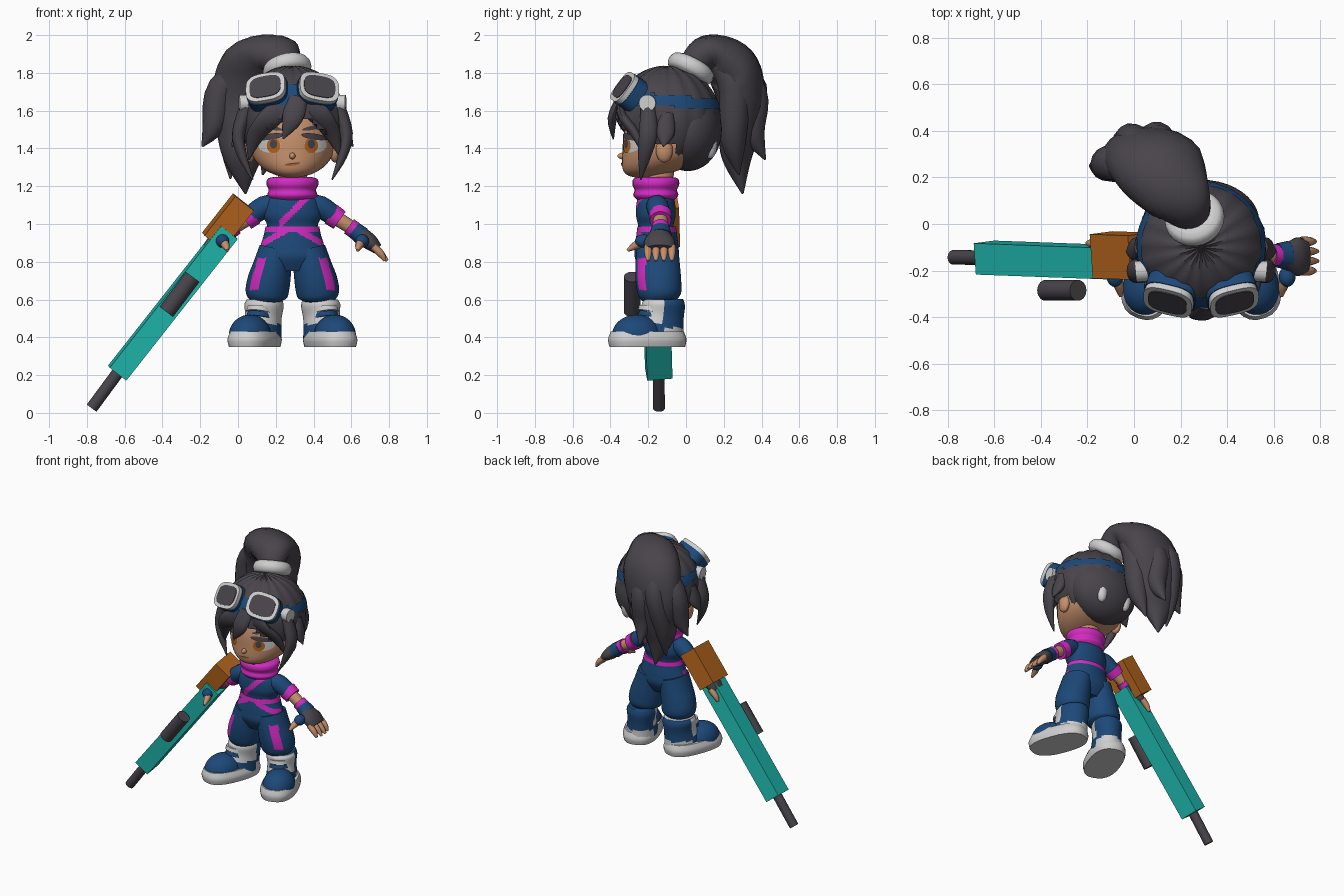
import bpy, bmesh, math
from mathutils import Vector, Matrix

if "Cube" in bpy.data.objects:
    bpy.data.objects.remove(bpy.data.objects["Cube"], do_unlink=True)

CX, CY, ARM_Y = .288, -.16, -.135          # body axis and arm depth


def material(name, color):
    m = bpy.data.materials.new(name)
    m.use_nodes = True
    m.diffuse_color = (*color, 1)
    m.node_tree.nodes["Principled BSDF"].inputs["Base Color"].default_value = (*color, 1)
    return m


DARK = material("charcoal", (.065, .058, .07))
BLUE = material("navy blue", (.012, .066, .19))
PINK = material("magenta", (.65, .025, .54))
TEAL = material("teal", (.014, .5, .44))
ORANGE = material("burnt orange", (.46, .13, .012))
SKIN = material("skin", (.56, .275, .15))
WHITE = material("light grey", (.62, .62, .62))


def finish(name, bm, colors, rule=None, smooth=True):
    bmesh.ops.recalc_face_normals(bm, faces=bm.faces)
    mesh = bpy.data.meshes.new(name)
    for c in colors:
        mesh.materials.append(c)
    if rule:
        for f in bm.faces:
            f.material_index = int(rule(f.calc_center_median()))
    bm.to_mesh(mesh)
    bm.free()
    obj = bpy.data.objects.new(name, mesh)
    bpy.context.collection.objects.link(obj)
    if smooth:
        bpy.ops.object.select_all(action='DESELECT')
        obj.select_set(True)
        bpy.context.view_layer.objects.active = obj
        bpy.ops.object.shade_smooth_by_angle(angle=math.radians(50))


def spline(pts, steps):
    """Smooth path through points that carry position and two radii."""
    out = []
    for i in range(len(pts) - 1):
        p = [Vector(pts[min(max(i + k, 0), len(pts) - 1)]) for k in (-1, 0, 1, 2)]
        for j in range(steps):
            t = j / steps
            a, b = (p[2] - p[0]) / 2, (p[3] - p[1]) / 2
            d = p[2] - p[1]
            out.append(p[1] + a * t + (3 * d - 2 * a - b) * t * t + (a + b - 2 * d) * t ** 3)
    return out + [Vector(pts[-1])]


def bridge(bm, rings):
    n = len(rings[0])
    for r, q in zip(rings, rings[1:]):
        for k in range(n):
            bm.faces.new((r[k], r[(k + 1) % n], q[(k + 1) % n], q[k]))


def tube(name, pts, colors, rule=None, across=(1, 0, 0), n=14, steps=4, square=1):
    """Loft of oval rings along a path; square below one makes boxier rings."""
    path = spline([(*p, p[-1]) if len(p) == 4 else p for p in pts], steps)
    bm = bmesh.new()
    rings = []
    for i, p in enumerate(path):
        t = (Vector(path[min(i + 1, len(path) - 1)][:3]) - Vector(path[max(i - 1, 0)][:3])).normalized()
        a = Vector(across)
        a = (a - t * t.dot(a)).normalized()
        b = t.cross(a)
        ring = []
        for k in range(n):
            ang = math.tau * k / n
            u, v = [math.copysign(abs(w) ** square, w) for w in (math.cos(ang), math.sin(ang))]
            ring.append(bm.verts.new(Vector(p[:3]) + a * u * abs(p[3]) + b * v * abs(p[4])))
        rings.append(ring)
    bridge(bm, rings)
    bm.faces.new(rings[0])
    bm.faces.new(rings[-1])
    finish(name, bm, colors, rule)


def ball(name, loc, size, colors, shape=None, keep=None, yaw=0, n=20):
    bm = bmesh.new()
    bmesh.ops.create_uvsphere(bm, u_segments=n * 2, v_segments=n, radius=1)
    for v in bm.verts:
        if shape:
            v.co = shape(v.co.copy())
    bmesh.ops.transform(bm, verts=bm.verts, matrix=Matrix.Translation(loc) @ Matrix.Rotation(yaw, 4, 'Z') @ Matrix.Diagonal((*size, 1)))
    if keep:
        drop = [f for f in bm.faces if not keep(f.calc_center_median())]
        bmesh.ops.delete(bm, geom=drop, context='FACES')
    finish(name, bm, colors)


def block(name, loc, size, color):
    """Box aligned with the weapon."""
    bm = bmesh.new()
    turn = Matrix.Rotation(math.radians(38.2), 4, 'Y') @ Matrix.Rotation(math.radians(1.3), 4, 'X') @ Matrix.Rotation(math.radians(6), 4, 'Z')
    bmesh.ops.create_cube(bm, size=1, matrix=Matrix.Translation(loc) @ turn @ Matrix.Diagonal((*size, 1)))
    finish(name, bm, [color], smooth=False)


def side(s, pts):
    return [(CX + s * p[0], *p[1:]) for p in pts]


# Weapon
block("weapon_body", (-.345, -.155, .585), (.112, .135, .954), TEAL)
block("weapon_stock", (-.053, -.135, 1.012), (.125, .19, .265), ORANGE)
tube("weapon_barrel", [(-.775, -.143, .025, .032), (-.62, -.145, .235, .032)], [DARK], steps=1)
tube("weapon_grip", [(-.38, -.285, .535, .045), (-.24, -.285, .72, .045)], [DARK], steps=1)


# Face, with the chin pushed forward
def face_shape(u):
    low = min(u.z, 0)
    return Vector((u.x, u.y - .6 * low * low, u.z * (.175 if u.z < 0 else .28)))


def face_y(x, z):
    w = (z - 1.42) / (.175 if z < 1.42 else .28)
    u = (x - CX) / .225
    return -.1 + .235 * (-math.sqrt(max(0, 1 - u * u - w * w)) - .6 * min(w, 0) ** 2)


def decal(name, x, z, rx, rz, color, lift=.004, tilt=0, n=20):
    """Thin oval patch that follows the face surface."""
    bm = bmesh.new()
    rings = []
    for r in (.05, .4, .7, 1):
        ring = []
        for k in range(n):
            a = math.tau * k / n
            u, v = r * rx * math.cos(a), r * rz * math.sin(a)
            px = x + u * math.cos(tilt) - v * math.sin(tilt)
            pz = z + u * math.sin(tilt) + v * math.cos(tilt)
            ring.append(bm.verts.new((px, face_y(px, pz) - lift, pz)))
        rings.append(ring)
    bm.faces.new(rings[0])
    bridge(bm, rings)
    finish(name, bm, [color])


ball("face", (CX, -.1, 1.42), (.225, .235, 1), [SKIN], shape=face_shape)
ball("nose", (CX, -.335, 1.36), (.016, .028, .018), [SKIN], n=8)
decal("mouth", CX, 1.316, .04, .008, ORANGE, tilt=.1)
decal("mouth_line", CX, 1.32, .04, .003, DARK, .006, .1)
tube("neck", [(CX, -.14, 1.1, .07), (CX, -.14, 1.32, .08)], [SKIN])


# Hair cap and goggle strap, both cut from the same head shape
def ridged(u):
    return u * (1 + .015 * math.sin(16 * math.atan2(u.x, u.y)))


def hair_area(c):
    limit = 1.43 if c.y < -.06 else 1.36
    if c.y < -.2:
        limit = max(limit, 1.61 - .7 * abs(c.x - CX))
    return c.z > limit


def strap_area(c):
    return abs(c.z - 1.645 + .08 * c.y) < .03 or (c.y < -.24 and 1.63 < c.z < 1.74)


HEAD = (CX, -.1, 1.555)
ball("hair_cap", HEAD, (.28, .28, .28), [DARK], ridged, hair_area, n=32)
ball("hair_under", (CX, .01, 1.5), (.25, .18, .22), [DARK])
ball("goggle_strap", HEAD, (.286, .286, .284), [BLUE], keep=strap_area, n=48)

# Front locks of hair
locks = {
    "center_bang": [(.03, -.35, 1.67, .05, .02), (0, -.39, 1.56, .055, .025), (-.05, -.385, 1.45, .004)],
    "right_bang": [(0, -.34, 1.66, .05, .02), (-.12, -.345, 1.56, .06, .025), (-.2, -.28, 1.46, .045, .025), (-.23, -.23, 1.34, .004)],
    "left_bang": [(.04, -.34, 1.67, .05, .02), (.14, -.34, 1.58, .06, .025), (.21, -.27, 1.48, .045, .025), (.25, -.22, 1.36, .004)]}
for name, pts in locks.items():
    tube(name, side(1, pts), [DARK])

# Ponytail
tube("ponytail", [(.26, .02, 1.82, .07), (.2, .11, 1.9, .14, .1), (.11, .24, 1.83, .2, .14), (.06, .29, 1.67, .2, .13),
                  (.04, .28, 1.5, .16, .11), (.025, .27, 1.35, .105, .08), (.04, .3, 1.16, .005)], [DARK], n=20, steps=6)
strands = [
    [(.1, .2, 1.88, .05), (-.08, .26, 1.72, .08), (-.13, .25, 1.52, .06), (-.19, .25, 1.41, .005)],
    [(.15, .22, 1.88, .05), (.1, .35, 1.7, .08), (.1, .35, 1.5, .07), (.08, .42, 1.34, .005)],
    [(.22, .15, 1.9, .05), (.21, .25, 1.72, .08), (.18, .25, 1.45, .07), (.13, .28, 1.26, .005)],
    [(.08, .22, 1.9, .06), (0, .36, 1.72, .07), (-.04, .32, 1.45, .06), (-.04, .29, 1.24, .005)]]
for i, pts in enumerate(strands):
    tube("ponytail_strand_%d" % (i + 1), pts, [DARK])
around = Vector((-.2, .45, .85)).to_track_quat('Z', 'Y')
ring = [Vector((.26, .025, 1.82)) + around @ Vector((0, 0, h)) for h in (-.045, -.03, 0, .03, .045)]
tube("hair_band", [(*p, r) for p, r in zip(ring, (.095, .12, .13, .12, .095))], [WHITE], n=24)


# Clothing colours by position
def zip_line(c):
    dx = c.x - CX
    return c.y < CY and dx > -.07 and abs(dx - c.z + 1.065) < .024


def belt(c):
    return c.z > .957 or (c.y < -.15 and abs(c.z - .985 + .55 * abs(c.x - CX)) < .018)


def knee_patch(c):
    edge = .145 + .25 * (.8 - c.z)
    return .65 < c.z < .82 and c.y < -.16 and edge < abs(c.x - CX) < edge + .045


def boot_trim(c):
    return c.z > .47 if c.y < -.12 else c.z < .45


# Torso
trunk = [(.97, .134, .094), (1, .136, .095), (1.05, .155, .105), (1.12, .14, .1), (1.16, .09, .08)]
tube("jacket", [(CX, CY, z, a, b) for z, a, b in trunk], [BLUE, PINK], zip_line, n=72, steps=12)
hips = [(.988, .142, .102), (.94, .152, .108), (.88, .17, .115), (.82, .18, .115), (.75, .12, .08)]
tube("hips", [(CX, -.155, z, a, b) for z, a, b in hips], [BLUE, PINK], belt, n=72, steps=12)
scarf = [(1.12, .1), (1.15, .132), (1.18, .125), (1.21, .138), (1.24, .13), (1.25, .09)]
tube("scarf", [(CX, CY, z, r, r * .9) for z, r in scarf], [PINK], n=24)

for s, tag in ((-1, "right_"), (1, "left_")):
    # Eyes and brows
    decal(tag + "eye_white", CX + s * .122, 1.418, .06, .04, WHITE)
    decal(tag + "iris", CX + s * .1, 1.415, .036, .04, ORANGE, .006)
    decal(tag + "pupil", CX + s * .1, 1.424, .019, .024, DARK, .008)
    decal(tag + "lash", CX + s * .118, 1.462, .072, .016, DARK, .009, -s * .15)
    decal(tag + "brow", CX + s * .11, 1.51, .06, .011, DARK, .005, s * .2)
    ball(tag + "ear", (CX + s * .225, -.115, 1.39), (.03, .045, .065), [SKIN], n=10)
    # Side hair and nape clips
    tube(tag + "side_lock", side(s, [(.24, -.2, 1.62, .04), (.285, -.2, 1.48, .035, .05), (.265, -.22, 1.36, .025, .035), (.21, -.24, 1.235, .004)]), [DARK])
    tube(tag + "flick", side(s, [(.25, -.1, 1.58, .04), (.285, -.11, 1.48, .03, .05), (.32, -.12, 1.41, .004)]), [DARK])
    ball(tag + "nape_clip", (CX + s * .1, .125, 1.42), (.04, .04, .075), [WHITE], n=10)
    # Goggles
    facing = Vector((s * .28, -.77, .57)).normalized()
    lens = Vector((CX + s * .138, -.32, 1.715))
    for part, back, front, a, b, c in (("goggle_shell", -.07, -.005, .112, .094, BLUE), ("goggle_frame", -.01, .022, .108, .09, WHITE), ("goggle_lens", 0, .026, .086, .068, DARK)):
        tube(tag + part, [(*(lens + facing * d), a, b) for d in (back, front)], [c], n=28, steps=1, square=.65)
    tube(tag + "strap_button", side(s, [(.23, -.2, 1.64, .045), (.282, -.205, 1.64, .045)]), [WHITE], across=(0, 1, 0), steps=1)
    # Arms
    arm = dict(across=(0, 1, 0))
    tube(tag + "sleeve", side(s, [(.08, CY, 1.1, .05), (.15, -.15, 1.09, .06), (.235, ARM_Y, 1.03, .053)]), [BLUE], **arm)
    tube(tag + "sleeve_cuff", side(s, [(.205, ARM_Y, 1.052, .061), (.25, ARM_Y, 1.02, .057)]), [PINK], **arm)
    tube(tag + "forearm", side(s, [(.22, ARM_Y, 1.04, .04), (.36, ARM_Y, .95, .036)]), [SKIN], **arm)
    tube(tag + "wristband", side(s, [(.3, ARM_Y, .988, .047), (.328, ARM_Y, .968, .047)]), [PINK], **arm)
    tube(tag + "glove_cuff", side(s, [(.325, ARM_Y, .97, .052, .046), (.37, ARM_Y, .935, .062, .05)]), [BLUE], **arm)
    # The right hand closes inside the weapon
    grip, width = (.005, .8) if s < 0 else (0, 1)
    palm = [(.36, .945, .055, .044), (.41, .905, .083, .044), (.45, .868, .073, .03)]
    tube(tag + "glove_palm", side(s, [(x, -.14 + grip, z, a * width, b) for x, z, a, b in palm]), [DARK], **arm)
    for k in range(4):
        y = -.135 + grip + width * (.042 * k - .066)
        tip = .49 + .012 * (k in (1, 2))
        tube(tag + "finger_%d" % (k + 1), side(s, [(.43, y, .88, .021), (.47, y, .84, .019), (tip, y, .805, .008)]), [SKIN], n=8, **arm)
    tube(tag + "thumb", side(s, [(.38, -.2, .92, .026), (.355, -.26, .89, .023), (.345, -.31, .86, .008)]), [SKIN], n=8)
    ball(tag + "glove_thumb", (CX + s * .37, -.225, .91), (.036, .045, .036), [BLUE], n=10)
    # Legs
    leg = [(.085, -.15, .87, .09, .11), (.105, -.15, .78, .102, .118), (.126, -.145, .69, .114, .12), (.138, -.135, .62, .108, .11), (.14, -.13, .58, .06, .07)]
    tube(tag + "trouser_leg", side(s, leg), [BLUE, PINK], knee_patch, n=72, steps=12)
    # Boots
    yaw = s * math.radians(20)
    turned = (math.cos(yaw), math.sin(yaw), 0)
    tube(tag + "boot_sole", side(s, [(.2, -.205, z, a, a + .09) for z, a in ((.35, .115), (.39, .122), (.43, .108))]), [WHITE], across=turned, n=28, square=.8)
    ball(tag + "boot_toe", (CX + s * .225, -.26, .41), (.108, .135, .11), [BLUE], keep=lambda c: c.z > .4, yaw=yaw)
    tube(tag + "boot_shaft", side(s, [(.165, -.14, .4, .105, .135), (.155, -.125, .5, .095, .115), (.15, -.12, .57, .102, .116), (.15, -.12, .602, .09, .105)]), [BLUE, WHITE], boot_trim, across=turned, n=48, steps=8)
    for part, z, c in (("boot_tongue", .5, BLUE), ("boot_strap", .53, WHITE)):
        tube(tag + part, side(s, [(.175, -.18, z, .07, .077), (.172, -.175, z + .025, .066, .076)]), [c], across=turned, n=20)
